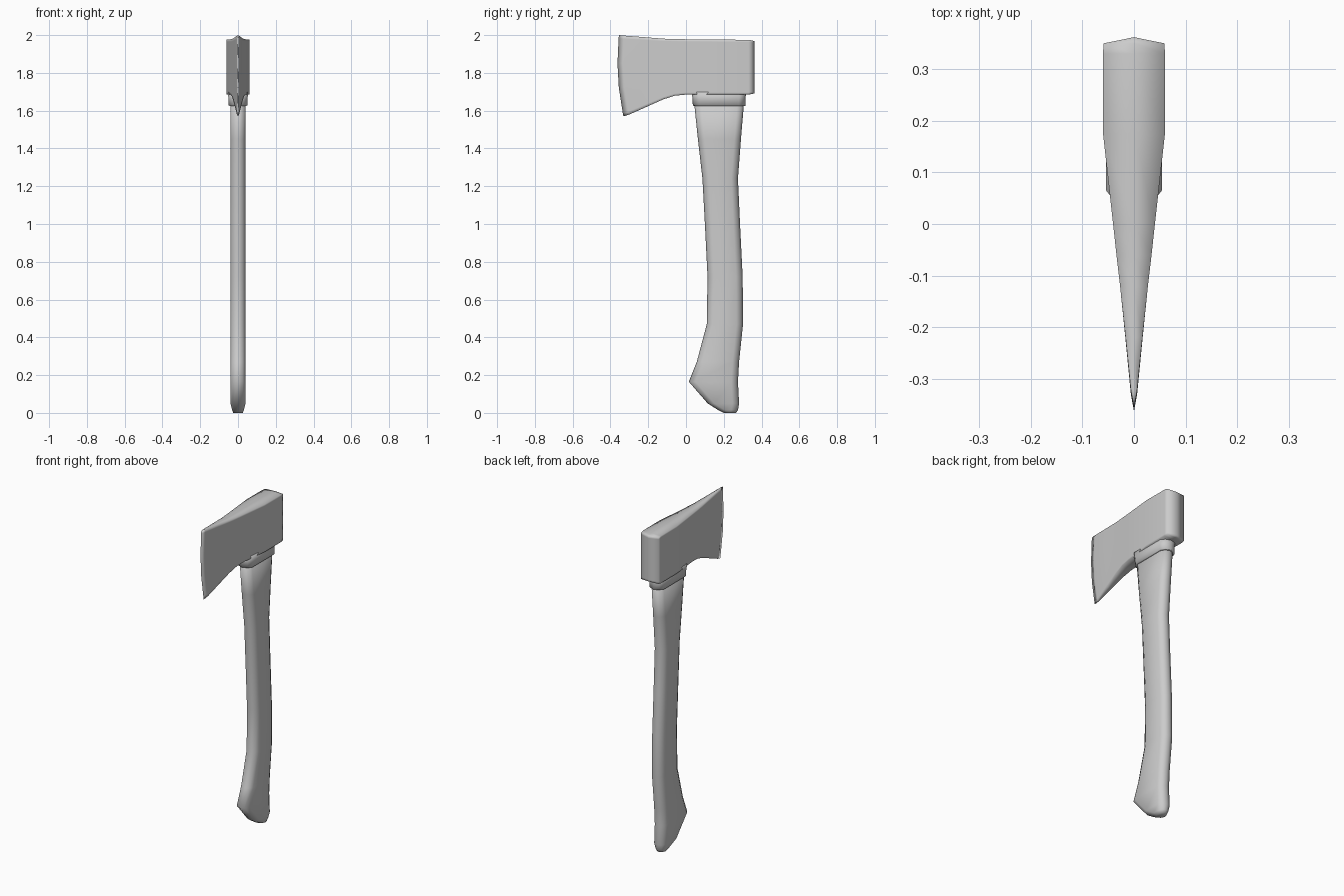
import bpy, bmesh

if "Cube" in bpy.data.objects:
    bpy.data.objects.remove(bpy.data.objects["Cube"])


def loft(name, rings, cap=True):
    """Skin a list of equal-length closed rings into one smooth object."""
    bm = bmesh.new()
    loops = [[bm.verts.new(p) for p in ring] for ring in rings]
    n = len(rings[0])
    for a, b in zip(loops, loops[1:]):
        for i in range(n):
            j = (i + 1) % n
            bm.faces.new((a[i], a[j], b[j], b[i]))
    if cap:
        bm.faces.new(loops[0])
        bm.faces.new(loops[-1])
    bmesh.ops.remove_doubles(bm, verts=bm.verts, dist=0.0005)
    bmesh.ops.recalc_face_normals(bm, faces=bm.faces)
    for f in bm.faces:
        f.smooth = True
    mesh = bpy.data.meshes.new(name)
    bm.to_mesh(mesh)
    bm.free()
    obj = bpy.data.objects.new(name, mesh)
    bpy.context.collection.objects.link(obj)
    return obj


def oval(z, front, back, half, round_y=0.035):
    """Horizontal flattened section: flat sides, rounded front and back."""
    r = min(round_y, (back - front) * 0.4)
    right = [(0, front), (half * 0.65, front + r * 0.3), (half, front + r),
             (half, back - r), (half * 0.65, back - r * 0.3), (0, back)]
    left = [(-x, y) for x, y in right[-2:0:-1]]
    return [(x, y, z) for x, y in right + left]


# Handle: z, front y, back y, half thickness
handle = [
    (0.0, 0.20, 0.265, 0.025), (0.015, 0.17, 0.275, 0.031),
    (0.05, 0.115, 0.281, 0.04), (0.165, 0.015, 0.275, 0.04),
    (0.27, 0.057, 0.281, 0.04), (0.47, 0.11, 0.302, 0.04),
    (0.72, 0.114, 0.30, 0.04), (1.0, 0.10, 0.286, 0.04),
    (1.24, 0.087, 0.275, 0.04), (1.45, 0.063, 0.291, 0.04),
    (1.70, 0.037, 0.312, 0.04)]
loft("handle", [oval(*s) for s in handle])

# Collar under the head
loft("collar", [oval(1.625, 0.042, 0.314, 0.043), oval(1.627, 0.036, 0.316, 0.049),
                oval(1.66, 0.035, 0.315, 0.05), oval(1.70, 0.03, 0.318, 0.054)])

# Axe head: y, bottom z, top z, half thickness, from cutting edge to poll
head = [
    (-0.357, 1.57, 2.0, 0.0), (-0.325, 1.58, 1.997, 0.006),
    (-0.22, 1.621, 1.989, 0.0165), (-0.12, 1.660, 1.981, 0.027),
    (-0.06, 1.679, 1.979, 0.034), (0.0, 1.685, 1.978, 0.0405),
    (0.175, 1.685, 1.976, 0.06), (0.33, 1.685, 1.975, 0.06),
    (0.35, 1.688, 1.972, 0.059), (0.362, 1.692, 1.968, 0.0)]
levels = (0, 0.04, 0.35, 0.65, 0.96, 1)


def head_ring(y, bottom, top, half):
    # the cutting edge bows forward, the effect fading towards the poll
    fade = max(0.0, min(1.0, (-0.12 - y) / 0.2))

    def point(x, t):
        bow = fade * (0.026 * (1 - t) ** 2 - 0.045 * t * (1 - t) + 0.002 * t)
        return (x, y + bow, bottom + (top - bottom) * t)

    right = [point(half, t) for t in levels]
    left = [point(-half, t) for t in reversed(levels)]
    return [point(0, 0)] + right + [point(0, 1)] + left


loft("axe_head", [head_ring(*s) for s in head], cap=False)
